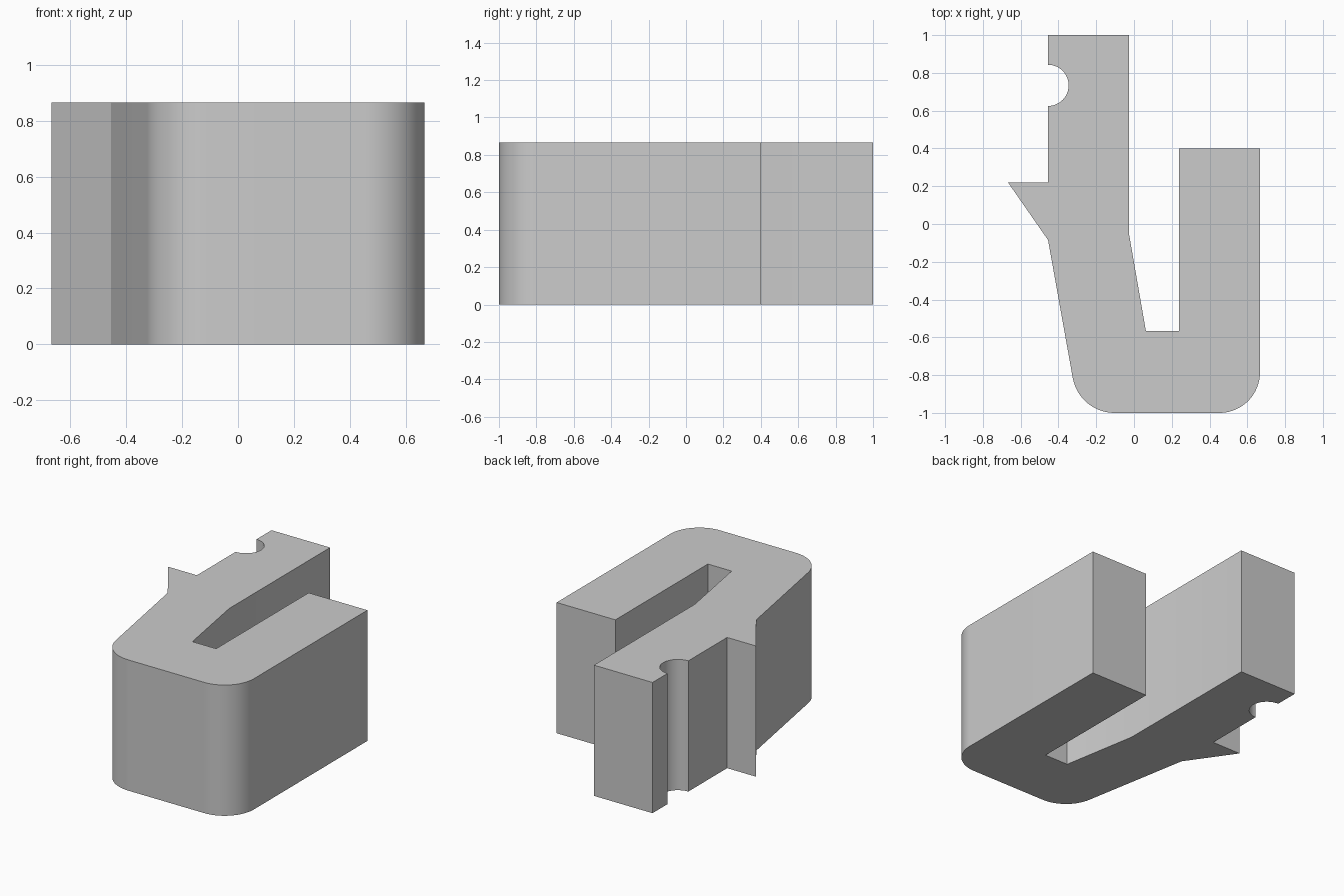
import bpy, bmesh, math
from mathutils import Vector

cube = bpy.data.objects.get("Cube")
if cube:
    bpy.data.objects.remove(cube, do_unlink=True)

HEIGHT = 0.865


def arc(center, radius, start, end, steps=24):
    """Points along a circular arc, angles in degrees."""
    angles = [math.radians(start + (end - start) * i / steps) for i in range(steps + 1)]
    return [Vector((center[0] + radius * math.cos(a), center[1] + radius * math.sin(a)))
            for a in angles]


def fillet(before, corner, after, radius):
    """Round a convex corner of a counter-clockwise outline."""
    c = Vector(corner)
    u, v = (Vector(before) - c).normalized(), (Vector(after) - c).normalized()
    half = u.angle(v) / 2
    center = c + (u + v).normalized() * radius / math.sin(half)
    start = c + u * radius / math.tan(half) - center
    first = math.degrees(math.atan2(start.y, start.x))
    return arc(center, radius, first, first + 180 - math.degrees(2 * half))


# Outline of the clip, counter-clockwise from the barb
barb_root, left_corner = (-0.455, -0.085), (-0.291, -1)
right_corner, short_arm_end = (0.667, -1), (0.667, 0.4)
outline = [(-0.455, 0.22), (-0.667, 0.22), barb_root]
outline += fillet(barb_root, left_corner, right_corner, 0.225)
outline += fillet(left_corner, right_corner, short_arm_end, 0.215)
outline += [short_arm_end, (0.237, 0.4)]
# Slot between the arms
outline += [(0.237, -0.567), (0.063, -0.567), (-0.026, -0.055)]
# Long arm with its round notch
outline += [(-0.026, 1), (-0.455, 1)]
outline += arc((-0.455, 0.734), 0.109, 90, -90)

# Extrude the outline into a solid
bm = bmesh.new()
base = bm.faces.new([bm.verts.new((p[0], p[1], 0)) for p in outline])
top = bmesh.ops.extrude_face_region(bm, geom=[base], use_keep_orig=True)
bmesh.ops.translate(bm, vec=(0, 0, HEIGHT),
                    verts=[g for g in top["geom"] if isinstance(g, bmesh.types.BMVert)])
bmesh.ops.recalc_face_normals(bm, faces=bm.faces)
mesh = bpy.data.meshes.new("clip_body")
bm.to_mesh(mesh)
bm.free()
clip = bpy.data.objects.new("clip_body", mesh)
bpy.context.collection.objects.link(clip)

# Plain grey material
grey = bpy.data.materials.new("plain_grey")
grey.use_nodes = True
colour = (0.6, 0.6, 0.6, 1)
grey.diffuse_color = colour
grey.node_tree.nodes["Principled BSDF"].inputs["Base Color"].default_value = colour
mesh.materials.append(grey)

# Smooth the curved walls, keep the corners crisp
bpy.ops.object.select_all(action="DESELECT")
clip.select_set(True)
bpy.context.view_layer.objects.active = clip
bpy.ops.object.shade_smooth_by_angle(angle=math.radians(20))
